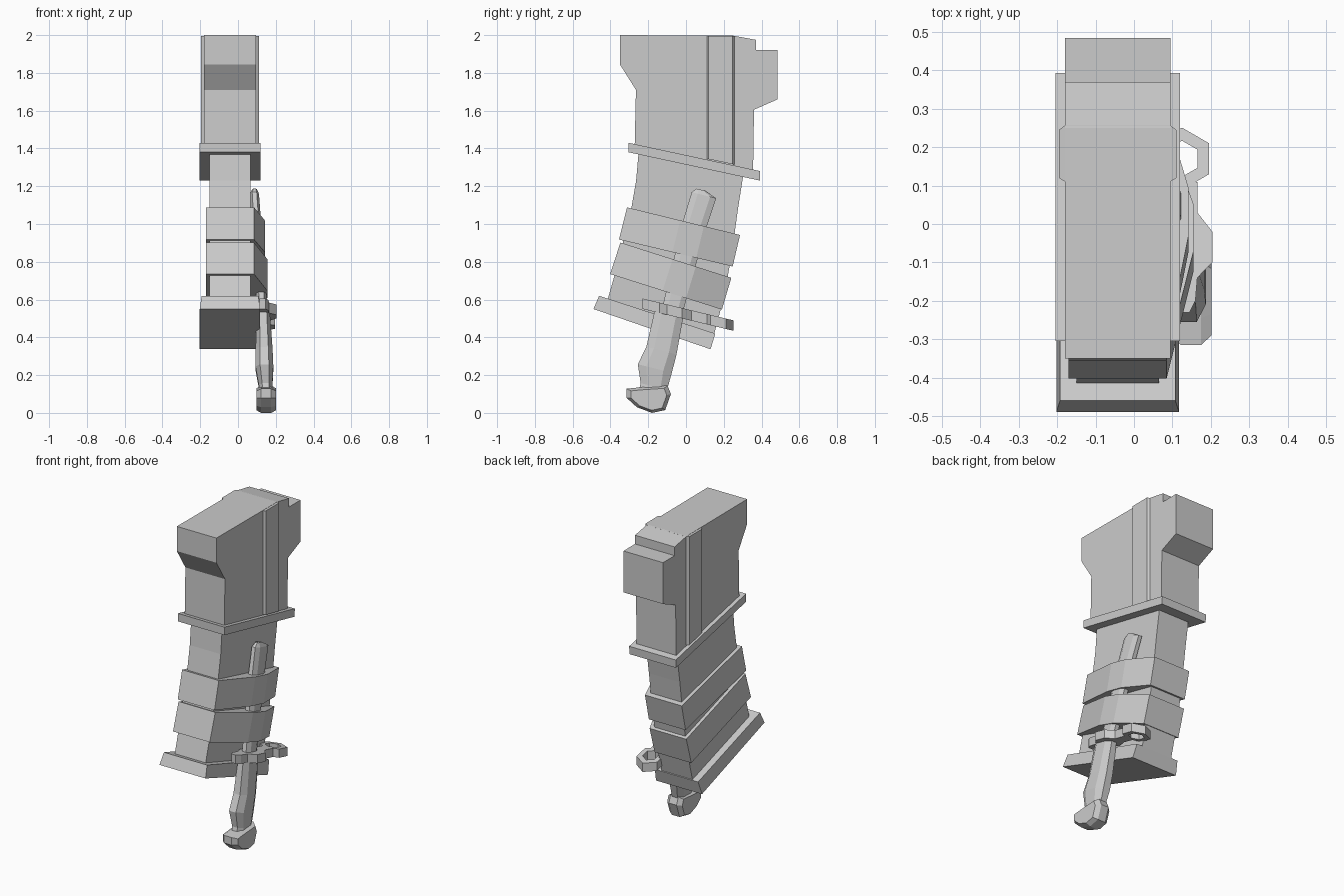
import bpy, bmesh, math

if "Cube" in bpy.data.objects:
    bpy.data.objects.remove(bpy.data.objects["Cube"])


def loft(name, rings, closed=False):
    """Skin a list of equal-length point rings; cap the ends unless closed."""
    bm = bmesh.new()
    rows = [[bm.verts.new(p) for p in r] for r in rings]
    pairs = list(zip(rows, rows[1:] + rows[:1])) if closed else list(zip(rows, rows[1:]))
    for a, b in pairs:
        n = len(a)
        for i in range(n):
            bm.faces.new((a[i], a[(i + 1) % n], b[(i + 1) % n], b[i]))
    if not closed:
        bm.faces.new(rows[0])
        bm.faces.new(rows[-1])
    bmesh.ops.recalc_face_normals(bm, faces=bm.faces)
    me = bpy.data.meshes.new(name)
    bm.to_mesh(me)
    bm.free()
    ob = bpy.data.objects.new(name, me)
    bpy.context.collection.objects.link(ob)
    return ob


MID = -0.0425  # centre plane of the magazine


def slab(name, profile, half, cx=MID):
    """Side profile (y, z) extruded across x."""
    return loft(name, [[(cx + s * half, y, z) for y, z in profile] for s in (-1, 1)])


def band(name, outline, top, bottom):
    """Outline (x, t) with t running front to rear, between two sloping lines."""
    def row(line):
        (y0, z0), (y1, z1) = line
        return [(x, y0 + (y1 - y0) * t, z0 + (z1 - z0) * t) for x, t in outline]
    return loft(name, [row(top), row(bottom)])


def bar(name, stations, cut, tilt=-0.25):
    """Chamfered bar through stations (y, z, x, half_y, half_x)."""
    shape = [(1, cut), (cut, 1), (-cut, 1), (-1, cut), (-1, -cut), (-cut, -1), (cut, -1), (1, -cut)]
    return loft(name, [[(x + hx * v, y + hy * u, z + tilt * hy * u) for u, v in shape]
                       for y, z, x, hy, hx in stations])


# Upper housing with front and rear overhangs
slab("upper_housing", [(-.35, 2), (.25, 1.997), (.37, 1.975), (.37, 1.92), (.485, 1.92),
                       (.485, 1.66), (.36, 1.605), (.355, 1.27), (-.272, 1.40),
                       (-.265, 1.71), (-.35, 1.845)], .1375)

# Chamfered raised rib on both sides of the housing
rib = [(MID + s * h, y) for s, pts in ((1, [(.137, .11), (.153, .12), (.153, .245), (.137, .257)]),
                                       (-1, [(.137, .257), (.153, .245), (.153, .12), (.137, .11)]))
       for h, y in pts]
loft("side_rib", [[(x, y, 1.996) for x, y in rib],
                  [(x, y, 1.40 - .21 * (y + .15)) for x, y in rib][:]])

# Sloping collar
slab("collar", [(-.305, 1.43), (.393, 1.28), (.391, 1.23), (-.305, 1.38)], .162)

# Curved lower body
slab("lower_body", [(-.25, 1.39), (-.264, 1.23), (-.29, 1.08), (-.335, .9), (-.375, .74), (-.415, .6),
                    (.15, .42), (.205, .63), (.245, .86), (.275, 1.08), (.305, 1.27)], .1075)

# Two straps that bulge over the blade
for name, bulge, top, bottom in (
        ("upper_strap", .142, ((-.312, 1.088), (.286, .942)), ((-.355, .918), (.247, .775))),
        ("lower_strap", .155, ((-.347, .902), (.24, .715)), ((-.402, .735), (.19, .547)))):
    band(name, [(-.17, 0), (.085, 0), (bulge, .47), (bulge, .68), (.085, 1), (-.17, 1)], top, bottom)

# Base plate, slightly flared towards the bottom
loft("base_plate", [[(MID + s * h, y, z) for s, (y, z) in zip((-1, 1, 1, -1), (f, f, r, r))]
                    for h, f, r in ((.15, (-.46, .62), (.155, .42)),
                                    (.16, (-.49, .55), (.13, .337)))])

# Knife blade
bar("knife_blade", [(.078, 1.182, .088, .022, .012), (.095, 1.152, .087, .065, .024),
                    (.04, .98, .098, .062, .026), (-.07, .55, .128, .054, .027)], .5)

# Knife handle
bar("knife_handle", [(-.088, .535, .134, .075, .034), (-.13, .33, .138, .08, .045),
                     (-.165, .235, .14, .09, .047), (-.17, .14, .146, .07, .036),
                     (-.18, .10, .148, .07, .036)], .5)

# Pommel with chamfered sides
pommel = [(-.245, .135), (-.315, .128), (-.315, .08), (-.26, .03), (-.18, 0), (-.11, .015), (-.08, .1), (-.098, .145)]
loft("pommel", [[(x, -.19 + (y + .19) * s, .07 * (1 - s) + z * s) for y, z in pommel]
                for x, s in ((.098, .8), (.122, 1), (.175, 1), (.202, .8))])


def guard_top(y):
    return .55 - .24 * y


# Guard plate
guard = [(.10, -.2), (.115, -.23), (.145, -.23), (.16, -.2), (.165, -.14), (.204, -.1),
         (.204, -.02), (.165, .03), (.165, .11), (.1, .11), (.1, .03), (.08, -.02), (.08, -.1), (.1, -.14)]
loft("guard", [[(x, y, guard_top(y) - d) for x, y in guard] for d in (0, .055)])

# Hexagonal guard ring
ring = []
for k in range(6):
    a = math.radians(30 + 60 * k)
    sec = []
    for r, d in ((.081, 0), (.047, 0), (.047, .055), (.081, .055)):
        x, y = .125 + r * math.cos(a), .17 + r * math.sin(a)
        sec.append((x, y, guard_top(y) - d))
    ring.append(sec)
loft("guard_ring", ring, closed=True)
